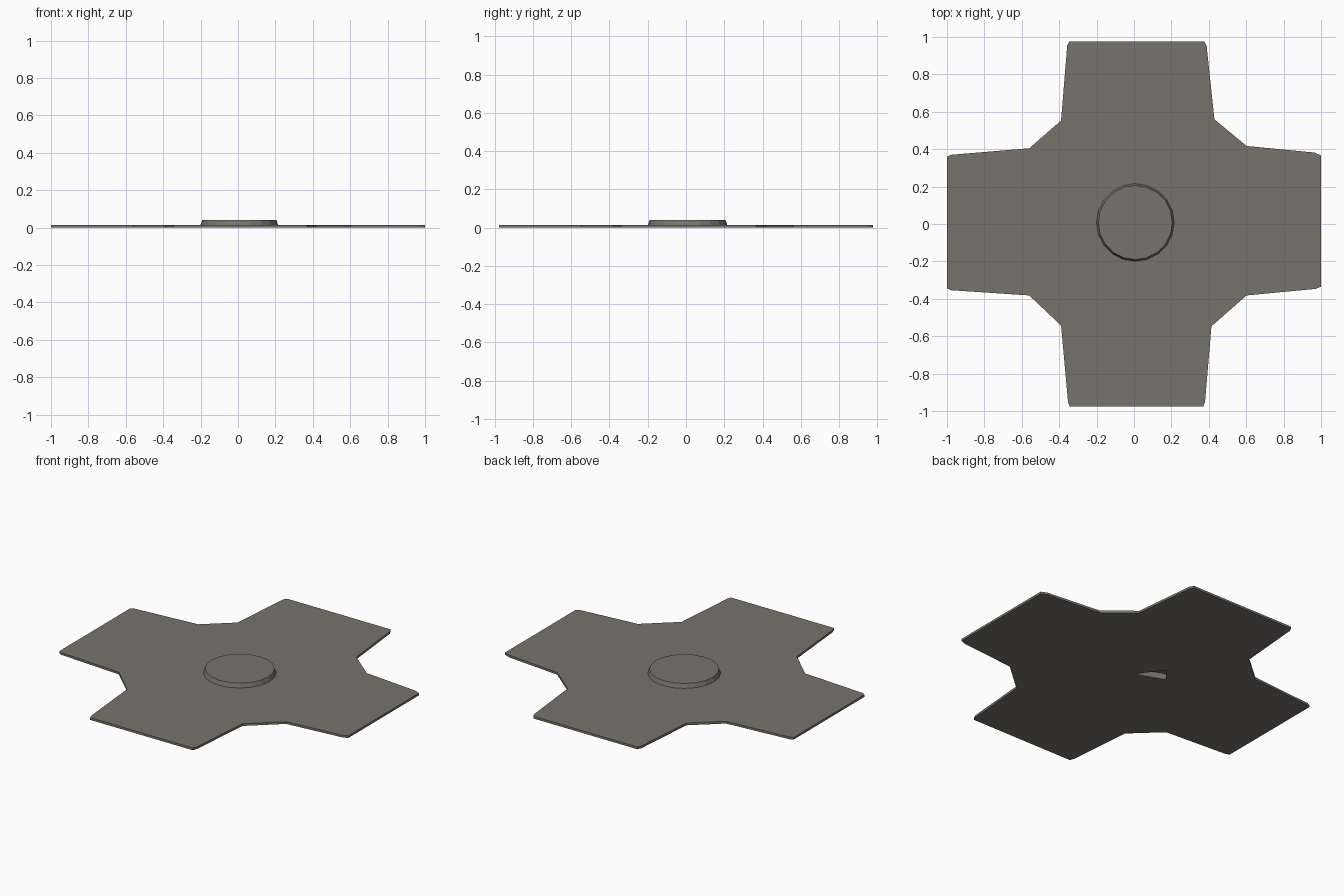
import bpy, bmesh, math

if "Cube" in bpy.data.objects:
    bpy.data.objects.remove(bpy.data.objects["Cube"])

mat = bpy.data.materials.new("warm grey")
mat.diffuse_color = (0.185, 0.175, 0.15, 1)
mat.use_nodes = True
mat.node_tree.nodes["Principled BSDF"].inputs["Base Color"].default_value = mat.diffuse_color


def loft(name, lower, upper, z0, z1):
    """Closed solid between two matching outlines."""
    bm = bmesh.new()
    a = [bm.verts.new((x, y, z0)) for x, y in lower]
    b = [bm.verts.new((x, y, z1)) for x, y in upper]
    n = len(a)
    bm.faces.new(a[::-1])
    bm.faces.new(b)
    for i in range(n):
        j = (i + 1) % n
        bm.faces.new((a[i], a[j], b[j], b[i]))
    bmesh.ops.recalc_face_normals(bm, faces=bm.faces)
    me = bpy.data.meshes.new(name)
    bm.to_mesh(me)
    bm.free()
    me.materials.append(mat)
    ob = bpy.data.objects.new(name, me)
    bpy.context.collection.objects.link(ob)
    return ob


def ring(r, n=20):
    return [(0.007 + r * math.cos(2 * math.pi * i / n),
             0.008 + r * math.sin(2 * math.pi * i / n)) for i in range(n)]


def boolean(ob, other, op):
    m = ob.modifiers.new(op.lower(), 'BOOLEAN')
    m.operation, m.solver, m.object = op, 'EXACT', other
    bpy.context.view_layer.objects.active = ob
    bpy.ops.object.modifier_apply(modifier=m.name)
    bpy.data.objects.remove(other)


# Four-armed plate with clipped corners
outline = [
    (-0.345, 0.977), (-0.357, 0.955), (-0.39, 0.553), (-0.56, 0.405),
    (-0.98, 0.37), (-1, 0.36), (-1, -0.343), (-0.98, -0.354),
    (-0.56, -0.382), (-0.39, -0.543), (-0.353, -0.95), (-0.343, -0.977),
    (0.37, -0.977), (0.38, -0.95), (0.414, -0.547), (0.602, -0.382),
    (0.97, -0.347), (1, -0.335), (1, 0.366), (0.965, 0.382),
    (0.602, 0.417), (0.43, 0.56), (0.388, 0.955), (0.374, 0.977)]
plate = loft("cross_plate", outline, outline, 0, 0.014)

# Low tapered hub fused on top
hub = loft("hub", ring(0.21), ring(0.198), 0.008, 0.04)
boolean(plate, hub, 'UNION')

# Wedge-shaped recess in the underside
wedge = [(0.007, 0.008)] + [(0.19 * math.cos(math.radians(a)),
                             0.19 * math.sin(math.radians(a))) for a in (124, 157)]
cutter = loft("recess_cutter", wedge, wedge, -0.02, 0.038)
cutter.hide_render = True
boolean(plate, cutter, 'DIFFERENCE')
